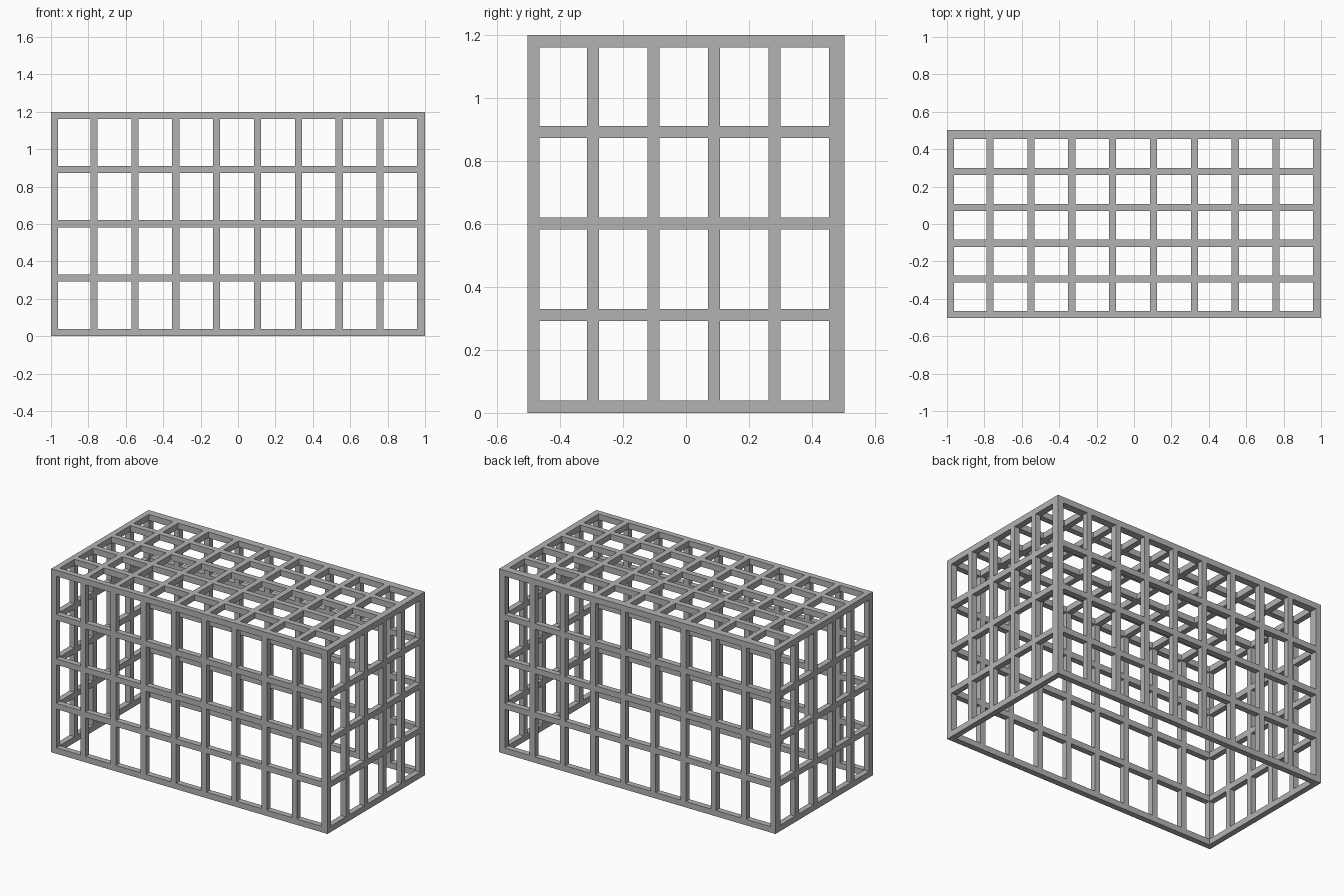
import bpy, bmesh

if "Cube" in bpy.data.objects:
    bpy.data.objects.remove(bpy.data.objects["Cube"])

W = 0.038                       # bar width

def bars(first, pitch, count):
    """Intervals of evenly spaced inner bars."""
    return [(first + pitch * i - W / 2, first + pitch * i + W / 2) for i in range(count)]

# Bar intervals along each axis, edge bars included
BX = [(-1.0, -0.963)] + bars(-0.77, 0.2186, 8) + [(0.958, 1.0)]
BY = [(-0.503, -0.465)] + bars(-0.295, 0.192, 4) + [(0.454, 0.503)]
BZ = [(0.0, 0.039)] + bars(0.311, 0.2905, 3) + [(1.161, 1.2)]
# Wall thickness slabs: left/right, front/back, top
SX = [(-1.0, -0.963), (0.963, 1.0)]
SY = [(-0.503, -0.465), (0.465, 0.503)]
SZ = [(1.161, 1.2)]

def inside(v, spans):
    return any(a < v < b for a, b in spans)

def cuts(*groups):
    return sorted({round(v, 4) for g in groups for s in g for v in s})

X, Y, Z = cuts(BX, SX), cuts(BY, SY), cuts(BZ, SZ)
dims = (len(X) - 1, len(Y) - 1, len(Z) - 1)

def filled(i, j, k):
    """True where a grid cell belongs to a bar of one of the five lattice walls."""
    if not all(0 <= c < d for c, d in zip((i, j, k), dims)):
        return False
    x, y, z = (X[i] + X[i+1]) / 2, (Y[j] + Y[j+1]) / 2, (Z[k] + Z[k+1]) / 2
    bx, by, bz = inside(x, BX), inside(y, BY), inside(z, BZ)
    return ((inside(y, SY) and (bx or bz)) or      # front and back walls
            (inside(x, SX) and (by or bz)) or      # side walls
            (inside(z, SZ) and (bx or by)))        # roof; the floor stays open

# Skin the filled cells with outward faces only
bm = bmesh.new()
verts = {}

def vert(c):
    if c not in verts:
        verts[c] = bm.verts.new((X[c[0]], Y[c[1]], Z[c[2]]))
    return verts[c]

for i in range(dims[0]):
    for j in range(dims[1]):
        for k in range(dims[2]):
            if not filled(i, j, k):
                continue
            for axis in range(3):
                for side in (0, 1):
                    n = [i, j, k]
                    n[axis] += 2 * side - 1
                    if filled(*n):
                        continue
                    u, v = (axis + 1) % 3, (axis + 2) % 3
                    loop = []
                    for du, dv in ((0, 0), (1, 0), (1, 1), (0, 1)):
                        c = [i, j, k]
                        c[axis] += side
                        c[u] += du
                        c[v] += dv
                        loop.append(vert(tuple(c)))
                    bm.faces.new(loop if side else loop[::-1])

mesh = bpy.data.meshes.new("cage_frame")
bm.to_mesh(mesh)
bm.free()

grey = bpy.data.materials.new("grey_metal")
grey.diffuse_color = (0.45, 0.45, 0.45, 1)
grey.use_nodes = True
grey.node_tree.nodes["Principled BSDF"].inputs["Base Color"].default_value = grey.diffuse_color
mesh.materials.append(grey)
cage = bpy.data.objects.new("cage_frame", mesh)
bpy.context.collection.objects.link(cage)
